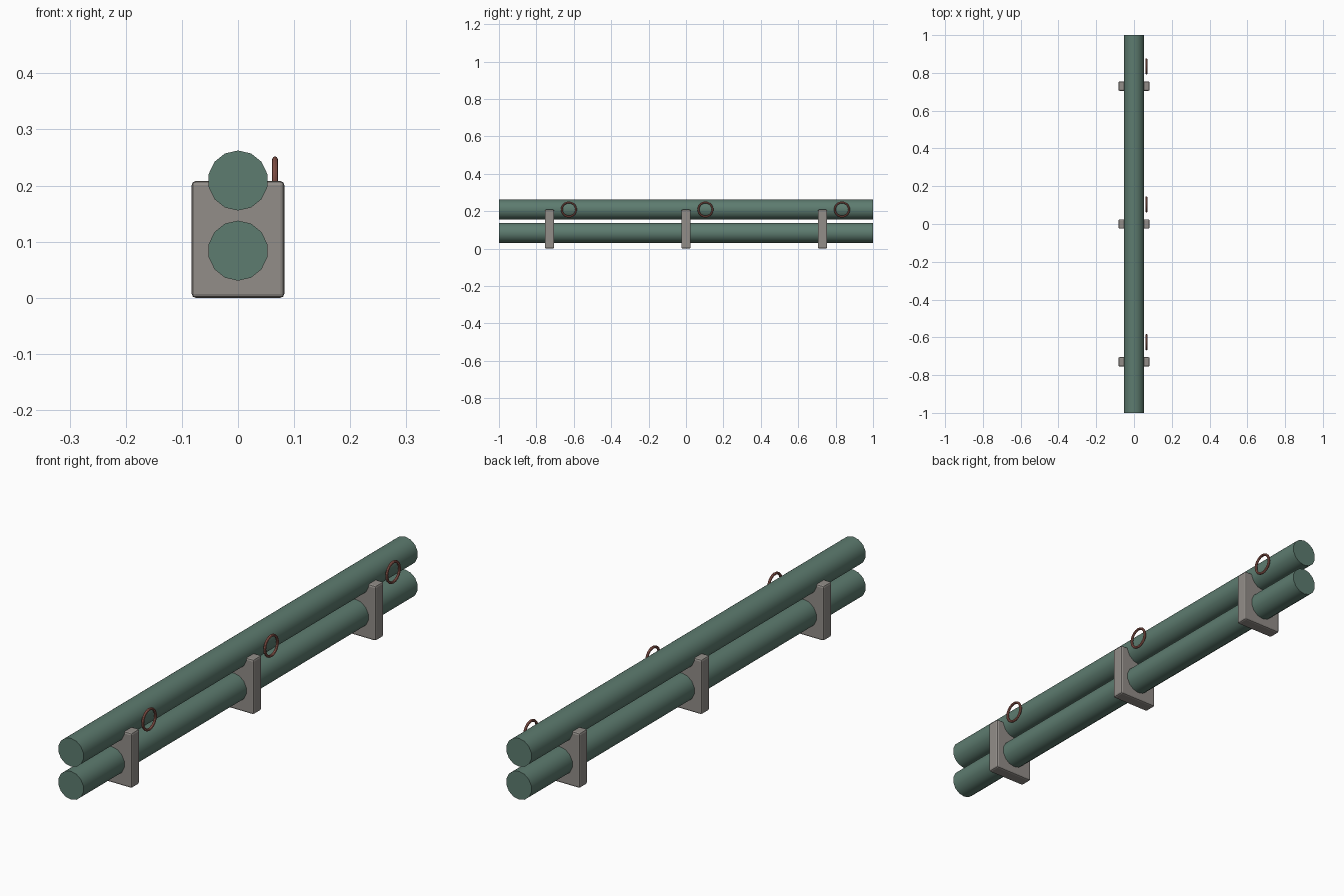
import bpy
from math import pi, radians

if "Cube" in bpy.data.objects:
    bpy.data.objects.remove(bpy.data.objects["Cube"])


def material(name, rgb):
    m = bpy.data.materials.new(name)
    m.diffuse_color = (*rgb, 1)
    m.use_nodes = True
    m.node_tree.nodes["Principled BSDF"].inputs["Base Color"].default_value = m.diffuse_color
    return m


GREEN = material("green_paint", (0.11, 0.20, 0.16))
STONE = material("concrete", (0.29, 0.27, 0.25))
COPPER = material("copper", (0.36, 0.13, 0.10))


def finish(name, mat, smooth=True):
    ob = bpy.context.object
    ob.name = name
    ob.data.materials.append(mat)
    if smooth:
        bpy.ops.object.shade_smooth_by_angle(angle=radians(40))
    return ob


# two stacked pipes running front to back
for name, z in (("lower_pipe", 0.084), ("upper_pipe", 0.209)):
    bpy.ops.mesh.primitive_cylinder_add(vertices=14, radius=0.0535, depth=2,
                                        location=(0, 0, z), rotation=(pi / 2, 0, 0))
    finish(name, GREEN)

for i, y in enumerate((-0.73, 0, 0.73), 1):
    # bevelled support block
    bpy.ops.mesh.primitive_cube_add(size=1, location=(0, y, 0.104))
    block = finish(f"support_block_{i}", STONE, smooth=False)
    block.scale = (0.165, 0.05, 0.208)
    bpy.ops.object.transform_apply(location=False, rotation=False, scale=True)
    bevel = block.modifiers.new("bevel", 'BEVEL')
    bevel.width = 0.007
    bevel.segments = 2

    # ring beside the upper pipe
    bpy.ops.mesh.primitive_torus_add(major_segments=20, minor_segments=8,
                                     major_radius=0.038, minor_radius=0.005,
                                     location=(0.066, y + 0.104, 0.209),
                                     rotation=(0, pi / 2, 0))
    finish(f"ring_{i}", COPPER)
